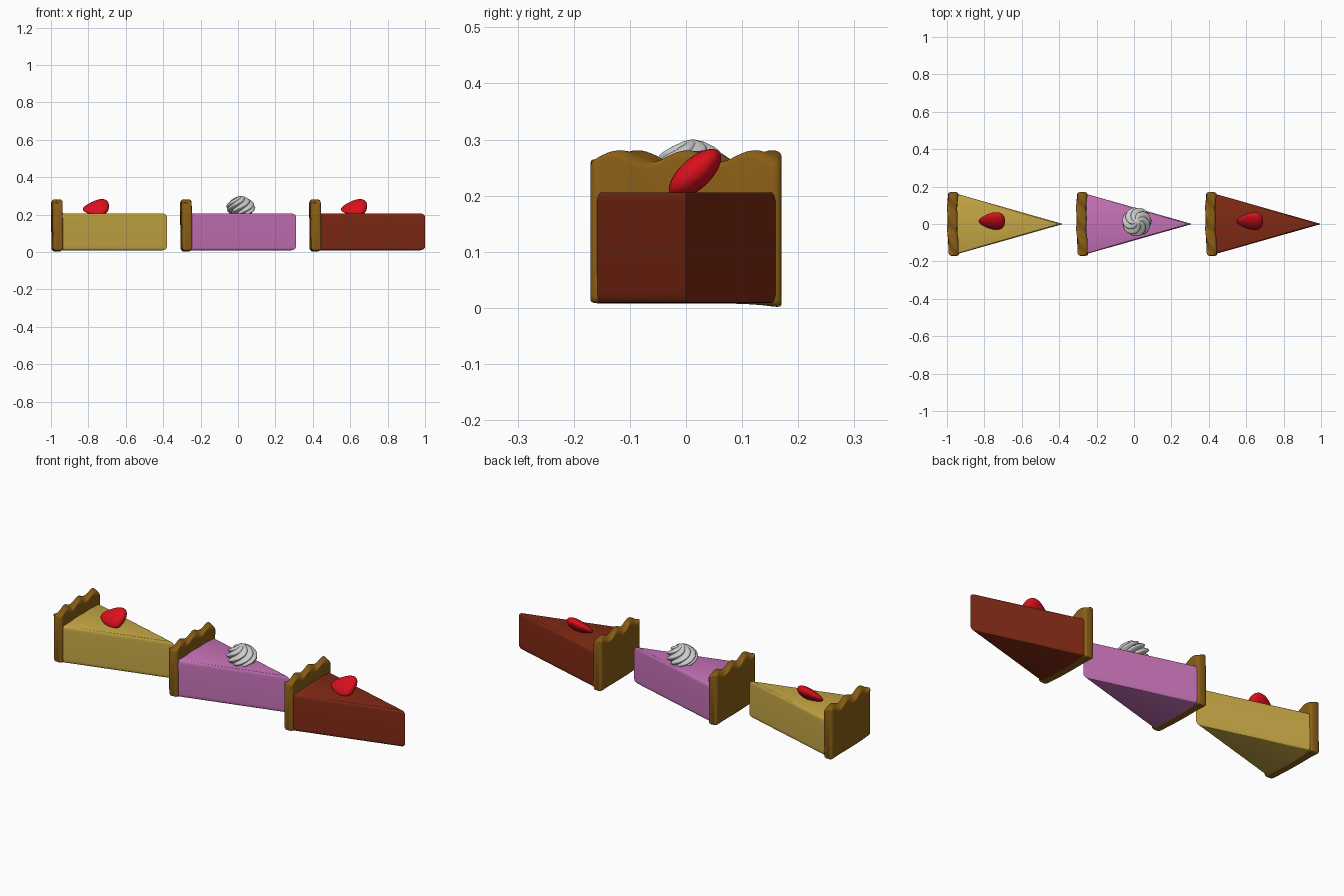
import bpy, math
from math import sin, cos, pi, radians

if "Cube" in bpy.data.objects:
    bpy.data.objects.remove(bpy.data.objects["Cube"])


def material(name, rgb):
    m = bpy.data.materials.new(name)
    m.diffuse_color = (*rgb, 1)
    m.use_nodes = True
    m.node_tree.nodes["Principled BSDF"].inputs["Base Color"].default_value = m.diffuse_color
    return m


def loft(name, rings, mat, x, angle=40):
    """Skin a list of closed rings, capping both ends."""
    n = len(rings[0])
    verts = [p for r in rings for p in r]
    faces = [(i * n + j, i * n + (j + 1) % n, (i + 1) * n + (j + 1) % n, (i + 1) * n + j)
             for i in range(len(rings) - 1) for j in range(n)]
    faces += [tuple(reversed(range(n))), tuple(range(len(verts) - n, len(verts)))]
    me = bpy.data.meshes.new(name)
    me.from_pydata(verts, [], faces)
    me.materials.append(mat)
    ob = bpy.data.objects.new(name, me)
    bpy.context.collection.objects.link(ob)
    ob.location.x = x
    bpy.ops.object.select_all(action='DESELECT')
    ob.select_set(True)
    bpy.context.view_layer.objects.active = ob
    bpy.ops.object.mode_set(mode='EDIT')
    bpy.ops.mesh.select_all(action='SELECT')
    bpy.ops.mesh.normals_make_consistent(inside=False)
    bpy.ops.object.mode_set(mode='OBJECT')
    bpy.ops.object.shade_smooth_by_angle(angle=radians(angle))
    return ob


# Wedge of filling: triangle with rounded top and bottom rims, sharp tip
def filling(name, mat, x):
    r, z0, z1 = 0.02, 0.009, 0.206
    arc = [i * pi / 12 for i in range(7)]
    levels = [(z0 + r * (1 - sin(a)), 1 - cos(a)) for a in arc]
    levels = [(z0 + r * (1 - cos(a)), 1 - sin(a)) for a in arc]
    levels += [(z1 - r * (1 - cos(a)), 1 - sin(a)) for a in reversed(arc)]
    rings = []
    for z, k in levels:
        w, tip = 0.165 - 0.008 * k, 0.31 - 0.025 * k
        rings.append([(-0.27, -w, z), (tip, 0, z), (-0.27, w, z)])
    loft(name, rings, mat, x, 35)


# Crust wall: rounded slab swept along y, with a wavy crimped top
def crust(name, mat, x):
    rings, n = [], 40
    ys = [(-0.17, 0.55), (-0.168, 0.8), (-0.163, 0.95)]
    ys += [(-0.155 + 0.31 * i / n, 1) for i in range(n + 1)]
    ys += [(0.163, 0.95), (0.168, 0.8), (0.17, 0.55)]
    for y, s in ys:
        t = y / 0.17
        cx, hw = -0.281 + 0.007 * t * t - 0.003 * t, 0.027 * s
        ring = []
        for qx, qz, a0 in ((1, 1, 0), (-1, 1, 90), (-1, -1, 180), (1, -1, 270)):
            for i in range(6):
                a = radians(a0 + 18 * i)
                rr = 0.014 * s
                px = qx * (hw - rr) + rr * cos(a)
                wave = 0.010 * sin(52 * y + 0.6 + px * 60)
                top = 0.271 + wave - 0.012 * (1 - s)
                bot = 0.008 - 0.008 * max(0, t) ** 4 + 0.012 * (1 - s)
                z = (top if qz > 0 else bot) - qz * rr + rr * sin(a)
                bulge = 0.002 * sin(52 * y) if qz > 0 else 0
                ring.append((cx + px + bulge, y, z))
        rings.append(ring)
    loft(name, rings, mat, x, 50)


# Strawberry half: flattened egg, pointed towards the crust, leaning sideways
def strawberry(name, mat, x):
    rings, tilt = [], radians(42)
    for i in range(21):
        a = 0.02 + (pi - 0.04) * i / 20
        u = -cos(a)
        f = sin(a) ** 0.85 * (0.78 + 0.32 * u)
        ring = []
        for j in range(32):
            b = 2 * pi * j / 32
            w, t = 0.069 * f * cos(b), 0.032 * f * sin(b)
            ring.append((-0.07 + 0.07 * u,
                         0.016 + w * cos(tilt) - t * sin(tilt),
                         0.236 + 0.008 * u + w * sin(tilt) + t * cos(tilt)))
        rings.append(ring)
    loft(name, rings, mat, x, 60)


# Whipped cream: twisted star swirl
def cream(name, mat, x):
    prof = [(0.05, 0.196), (0.062, 0.208), (0.074, 0.222), (0.078, 0.236), (0.076, 0.25),
            (0.068, 0.264), (0.054, 0.277), (0.037, 0.288), (0.02, 0.296), (0.004, 0.3)]
    rings, lobes, sub = [], 7, 4
    for i in range((len(prof) - 1) * sub + 1):
        k = min(i // sub, len(prof) - 2)
        f = i / sub - k
        r = prof[k][0] * (1 - f) + prof[k + 1][0] * f
        z = prof[k][1] * (1 - f) + prof[k + 1][1] * f
        twist = radians(150) * (z - 0.196) / 0.104
        ring = []
        for j in range(84):
            a = 2 * pi * j / 84
            rr = r * (0.74 + 0.26 * abs(cos(lobes * a / 2)))
            ring.append((0.015 + rr * cos(a + twist), 0.012 + rr * sin(a + twist), z))
        rings.append(ring)
    loft(name, rings, mat, x, 40)


crust_mat = material("crust_brown", (0.26, 0.115, 0.008))
berry_mat = material("berry_red", (0.70, 0.005, 0.012))
cream_mat = material("cream_white", (0.85, 0.85, 0.85))
slices = [("custard", -0.69, (0.57, 0.39, 0.06), strawberry, berry_mat),
          ("berry_cream", 0.0, (0.57, 0.17, 0.48), cream, cream_mat),
          ("chocolate", 0.69, (0.22, 0.023, 0.007), strawberry, berry_mat)]
for flavour, x, rgb, topping, top_mat in slices:
    filling(flavour + "_filling", material(flavour, rgb), x)
    crust(flavour + "_crust", crust_mat, x)
    topping(flavour + "_topping", top_mat, x)
